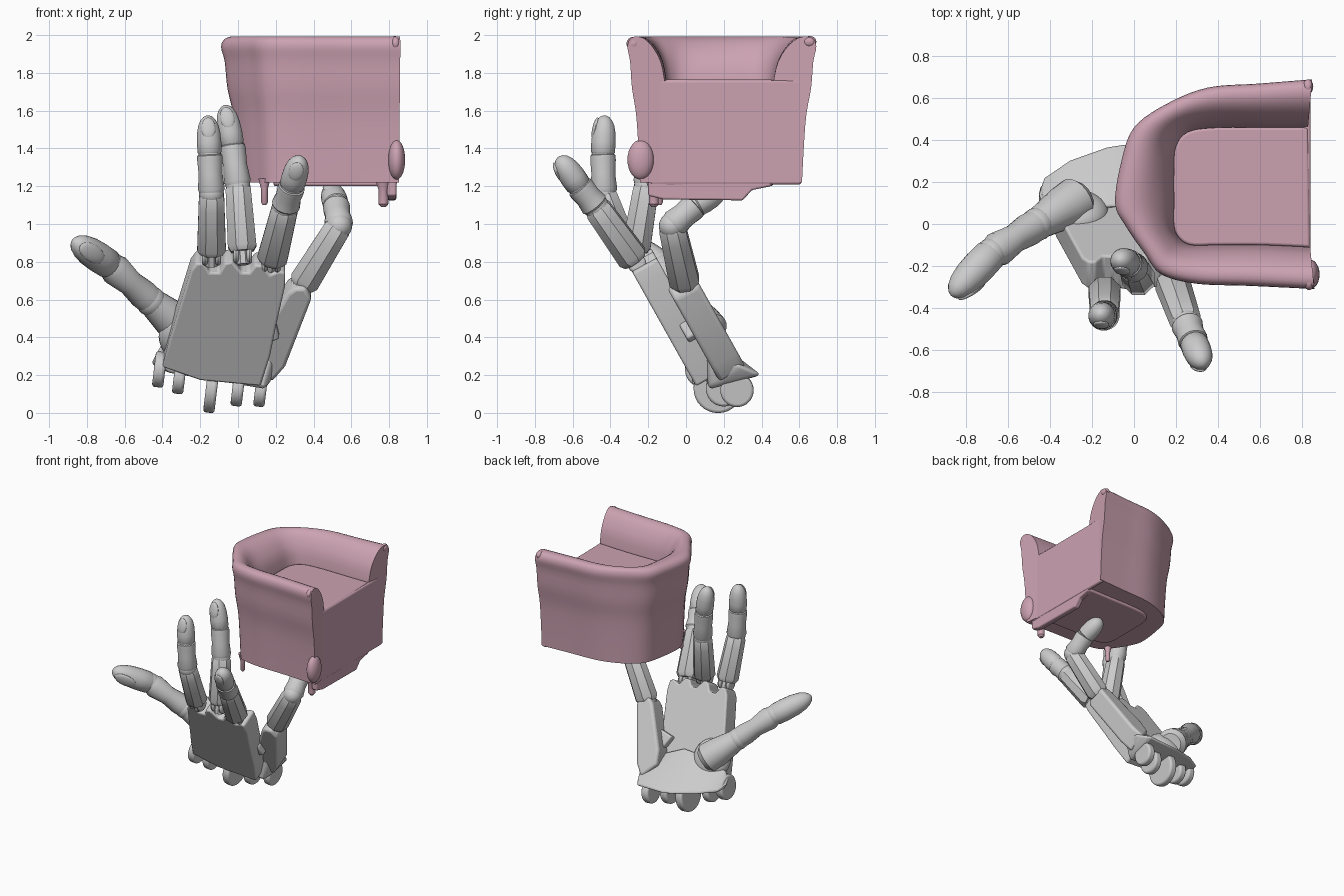
import bpy, bmesh, math
from mathutils import Vector, Matrix

if "Cube" in bpy.data.objects:
    bpy.data.objects.remove(bpy.data.objects["Cube"])

pink = bpy.data.materials.new("pink_upholstery")
pink.diffuse_color = (0.6, 0.36, 0.44, 1)
pink.use_nodes = True
pink.node_tree.nodes["Principled BSDF"].inputs["Base Color"].default_value = pink.diffuse_color


def finish(bm, name, mat=None, bevel=0, angle=35):
    bmesh.ops.recalc_face_normals(bm, faces=bm.faces)
    me = bpy.data.meshes.new(name)
    bm.to_mesh(me)
    bm.free()
    ob = bpy.data.objects.new(name, me)
    bpy.context.collection.objects.link(ob)
    if mat:
        me.materials.append(mat)
    if bevel:
        m = ob.modifiers.new("bevel", 'BEVEL')
        m.width, m.segments, m.limit_method = bevel, 3, 'ANGLE'
    bpy.ops.object.select_all(action='DESELECT')
    bpy.context.view_layer.objects.active = ob
    ob.select_set(True)
    bpy.ops.object.shade_smooth_by_angle(angle=math.radians(angle))
    return ob


def loft(name, rings, mat=None, bevel=0, angle=35):
    bm = bmesh.new()
    vs = [[bm.verts.new(p) for p in r] for r in rings]
    n = len(vs[0])
    for a, b in zip(vs, vs[1:]):
        for i in range(n):
            bm.faces.new((a[i], a[(i + 1) % n], b[(i + 1) % n], b[i]))
    bm.faces.new(vs[0])
    bm.faces.new(vs[-1])
    return finish(bm, name, mat, bevel, angle)


def spline(pts, k=5):
    """Catmull-Rom curve through points."""
    p = [Vector(q) for q in pts]
    p = [2 * p[0] - p[1]] + p + [2 * p[-1] - p[-2]]
    out = []
    for a, b, c, d in zip(p, p[1:], p[2:], p[3:]):
        for j in range(k):
            t = j / k
            out.append(0.5 * (2 * b + (c - a) * t + (2 * a - 5 * b + 4 * c - d) * t * t
                              + (3 * b - a - 3 * c + d) * t ** 3))
    return out + [p[-2]]


def frame(t):
    """Side and back-of-finger directions across a limb direction."""
    t = t.normalized()
    d = Vector((0, -1, 0))
    d = (d - t * d.dot(t)).normalized()
    return t.cross(d), d


def limb(name, a, b, prof, sides=20, mat=None):
    """Straight turned piece from a to b; prof is (fraction, radius)."""
    a, b = Vector(a), Vector(b)
    s, d = frame(b - a)
    ang = [2 * math.pi * (i + 0.5) / sides for i in range(sides)]
    loft(name, [[a.lerp(b, f) + (s * math.cos(q) + d * math.sin(q)) * r for q in ang]
                for f, r in prof], mat)


def ball(name, c, size, rot=None, mat=None):
    bm = bmesh.new()
    m = Matrix.Translation(c) @ (rot or Matrix()) @ Matrix.Diagonal((*size, 1))
    bmesh.ops.create_uvsphere(bm, u_segments=24, v_segments=14, radius=1, matrix=m)
    finish(bm, name, mat)


def disk(name, c, r, w, tilt=0):
    bm = bmesh.new()
    m = Matrix.Translation(c) @ Matrix.Rotation(math.pi / 2 + tilt, 4, 'Y')
    bmesh.ops.create_cone(bm, cap_ends=True, segments=32, radius1=r, radius2=r, depth=w, matrix=m)
    finish(bm, name, None, 0.015)


def box(name, c, size, mat, bevel):
    bm = bmesh.new()
    bmesh.ops.create_cube(bm, size=1, matrix=Matrix.Translation(c) @ Matrix.Diagonal((*size, 1)))
    finish(bm, name, mat, bevel)


# Armchair shell: matched outer and inner outlines joined by a rolled wall section
outer = spline([(.85, .69, 0), (.6, .67, 0), (.35, .65, 0), (.15, .57, 0), (0, .46, 0), (-.06, .3, 0),
                (-.09, .1, 0), (-.04, -.01, 0), (.05, -.14, 0), (.13, -.24, 0), (.3, -.285, 0),
                (.55, -.295, 0), (.86, -.31, 0)])
inner = spline([(.83, .46, 0), (.6, .46, 0), (.4, .46, 0), (.26, .44, 0), (.2, .37, 0), (.19, .25, 0),
                (.19, .1, 0), (.19, 0, 0), (.21, -.06, 0), (.27, -.1, 0), (.4, -.1, 0),
                (.6, -.1, 0), (.84, -.11, 0)])
section = spline([(.33, 1.22, 0), (.29, 1.4, 0), (.23, 1.58, 0), (.12, 1.72, 0), (.07, 1.86, 0), (0, 1.94, 0),
                  (.1, 1.985, 0), (.35, 1.99, 0), (.62, 1.95, 0), (.88, 1.86, 0), (1, 1.74, 0)], 3)
section += [Vector((1, 1.22, 0))]
loft("armchair_shell", [[o.lerp(i, s.x) + Vector((0, 0, s.y)) for s in section]
                        for o, i in zip(outer, inner)], pink, 0, 50)

# Seat block filling the shell, with its front panel and hanging skirt
loft("seat", [[i + Vector((0, 0, z)) for i in inner] for z in (1.2, 1.765)], pink, 0.012)
box("seat_front_panel", (.825, .21, 1.485), (.035, .8, .55), pink, 0.012)
loft("front_skirt", [[(x, y, z) for y, z in ((-.2, 1.3), (-.2, 1.15), (-.12, 1.13), (.3, 1.125),
                                            (.35, 1.18), (.45, 1.2), (.5, 1.3))]
                     for x in (.79, .838)], pink, 0.01)
for x, y, h, r in ((.14, -.14, .14, .018), (.77, -.17, .15, .026)):
    limb("chair_foot", (x, y, 1.24), (x, y, 1.24 - h), [(0, r * 1.8), (.4, r), (.9, r), (1, r * .5)], 20, pink)
ball("arm_front_lump", (.84, -.24, 1.34), (.045, .07, .105), None, pink)
ball("arm_corner_left", (.835, -.28, 1.955), (.025, .035, .035), None, pink)
ball("arm_corner_right", (.83, .655, 1.965), (.025, .035, .03), None, pink)


# Palm space: front-view x and z on the back-of-hand plane, d is depth towards the palm
def P(x, z, d):
    return Vector((x, .04 - .56 * (z - .165) + .87 * d, z + .49 * d))


def plate(name, outline, d0, d1, bevel=0.012):
    loft(name, [[P(x, z, d) for x, z in outline] for d in (d0, d1)], None, bevel)


def hull(name, pts):
    bm = bmesh.new()
    for p in pts:
        bm.verts.new(P(*p))
    bmesh.ops.convex_hull(bm, input=bm.verts)
    finish(bm, name, None, 0.02)


plate("palm", [(-.4, .24), (-.37, .36), (-.25, .75), (-.22, .79), (-.18, .79), (-.15, .74), (-.1, .74),
               (-.07, .79), (-.03, .8), (.02, .74), (.06, .74), (.09, .78), (.13, .78), (.17, .73),
               (.22, .75), (.25, .74), (.25, .67), (.2, .45), (.17, .3), (.12, .14), (-.2, .17)], 0, .15)
plate("little_finger_metacarpal", [(.26, .57), (.3, .6), (.36, .6), (.39, .54), (.25, .18), (.18, .1),
                                   (.08, .2), (.1, .3)], .12, .28, .02)
plate("metacarpal_latch", [(.07, .40), (.2, .43), (.22, .35), (.12, .31)], .08, .2)

# Heel wedge of the palm and the thumb mound
hull("palm_heel", [(-.44, .25, .1), (-.46, .19, .14), (-.43, .14, .2), (-.3, .09, .27), (-.14, .05, .31),
                   (-.05, .04, .32), (.17, .04, .33), (.22, .12, .26), (.2, .26, .15), (-.38, .34, .15),
                   (-.05, .36, .17), (.15, .1, .05), (-.36, .18, .06)])
ball("thumb_mound", P(-.27, .34, .13), (.15, .09, .15), Matrix.Rotation(.5, 4, 'X'))
for x, y, z, r in ((-.415, .09, .23, .095), (-.31, .12, .19, .09), (-.14, .17, .13, .13),
                   (0, .2, .13, .095), (.12, .27, .12, .088)):
    disk("wrist_hinge", (x, y, z), r, .06, .12)


# Fingers: angular first segment, smooth middle and tip segments, hinges and nails
def finger(name, pts, r):
    p = [Vector(q) for q in pts]
    limb(name + "_lower", p[0].lerp(p[1], .04), p[1],
         [(0, r * .85), (.08, r * 1.08), (.75, r * .98), (.95, r * .95), (1, r * .8)], 8)
    ball(name + "_knuckle", p[1], (r * .86,) * 3)
    limb(name + "_middle", p[1], p[2],
         [(0, r * .82), (.12, r * .95), (.5, r * .84), (.85, r * .9), (.97, r * .88), (1, r * .75)])
    ball(name + "_tip_joint", p[2], (r * .78,) * 3)
    tip(name, p[2], p[3], r)
    for dx in (-.035, .035):
        disk(name + "_base_hinge", p[0] + Vector((dx, 0, 0)), .05, .03)
    limb(name + "_base_link", p[0].lerp(p[1], -.15), p[0].lerp(p[1], .16), [(0, .035), (1, .035)], 8)


def tip(name, a, b, r):
    limb(name + "_tip", a, b, [(0, r * .75), (.05, r * .84), (.3, r * .86), (.55, r * .82), (.75, r * .7),
                               (.88, r * .53), (.96, r * .32), (1, r * .08)])
    s, d = frame(b - a)
    t = (b - a).normalized()
    rot = Matrix((s, d, t)).transposed().to_4x4()
    lean = Matrix.Rotation(.18, 4, 'X')
    ball(name + "_nail", a.lerp(b, .66) + d * r * .62, (r * .5, r * .2, (b - a).length * .28), rot @ lean)


finger("index_finger", [(-.14, -.31, .83), (-.14, -.435, 1.16), (-.15, -.44, 1.37), (-.16, -.43, 1.575)], .076)
finger("middle_finger", [(.025, -.27, .84), (0, -.21, 1.2), (-.03, -.185, 1.42), (-.07, -.17, 1.63)], .076)
finger("ring_finger", [(.175, -.26, .79), (.25, -.475, 1.09), (.285, -.565, 1.2), (.33, -.675, 1.355)], .08)
finger("little_finger", [(.33, 0, .66), (.535, -.075, .99), (.52, .05, 1.1), (.49, .2, 1.19)], .08)

# Thumb
th = [Vector(q) for q in ((-.25, .13, .41), (-.46, 0, .59), (-.68, -.14, .785), (-.87, -.34, .91))]
limb("thumb_base", th[0], th[1], [(0, .08), (.12, .112), (.4, .106), (.8, .085), (1, .075)])
ball("thumb_knuckle", th[1], (.08,) * 3)
limb("thumb_middle", th[1], th[2], [(0, .075), (.2, .079), (.5, .068), (.85, .084), (1, .07)])
ball("thumb_tip_joint", th[2], (.074,) * 3)
tip("thumb", th[2], th[3], .094)
